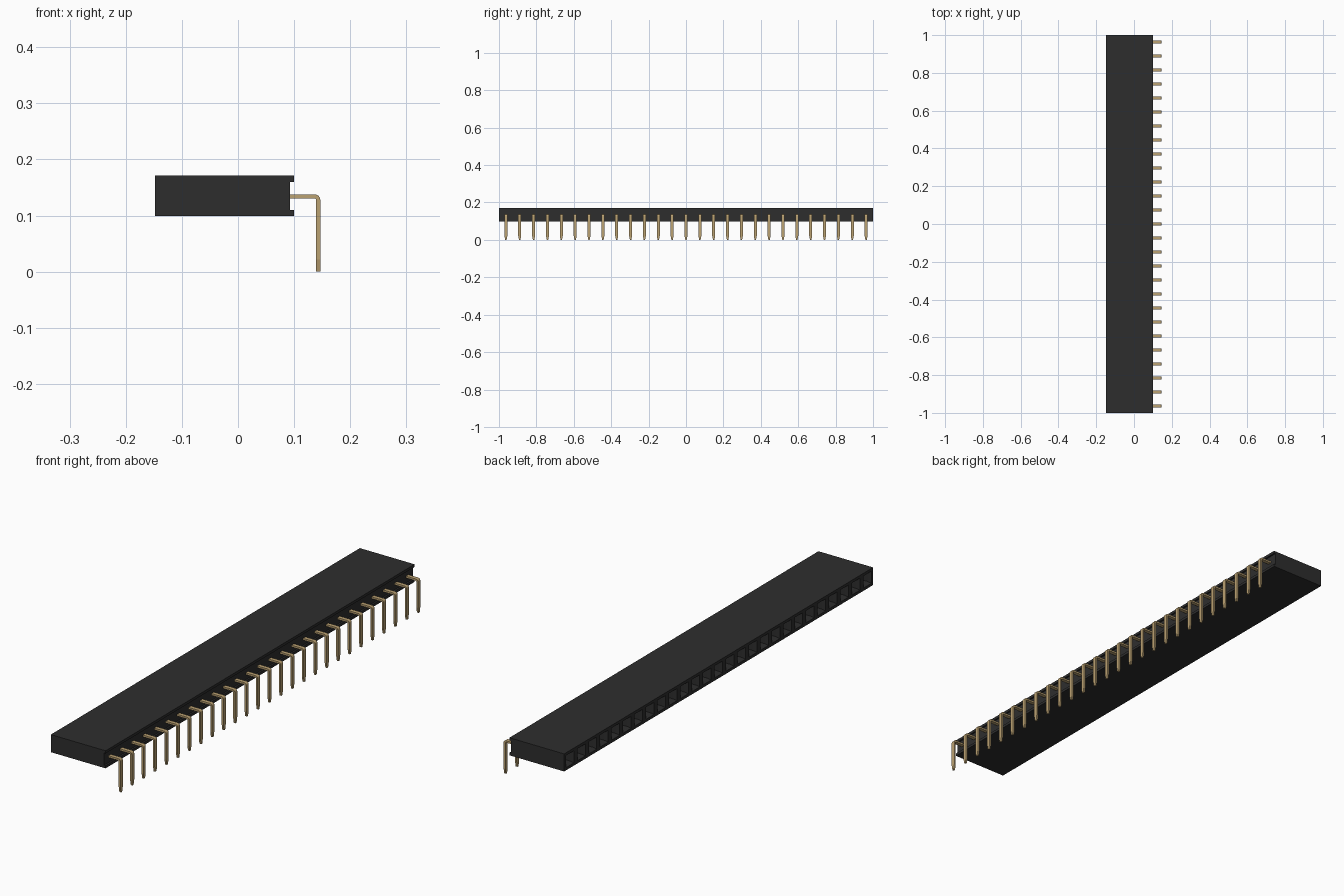
import bpy, bmesh, math
from mathutils import Vector

if "Cube" in bpy.data.objects:
    bpy.data.objects.remove(bpy.data.objects["Cube"], do_unlink=True)

COUNT = 27
PITCH = 2.0 / COUNT


def make_material(name, rgb):
    mat = bpy.data.materials.new(name)
    mat.use_nodes = True
    mat.diffuse_color = (*rgb, 1)
    bsdf = next(n for n in mat.node_tree.nodes if n.type == 'BSDF_PRINCIPLED')
    bsdf.inputs["Base Color"].default_value = (*rgb, 1)
    return mat


def make_object(name, bm, mat):
    bmesh.ops.recalc_face_normals(bm, faces=bm.faces)
    mesh = bpy.data.meshes.new(name)
    bm.to_mesh(mesh)
    bm.free()
    mesh.materials.append(mat)
    obj = bpy.data.objects.new(name, mesh)
    bpy.context.collection.objects.link(obj)
    return obj


def loft(bm, rings):
    """Skin a row of closed rings and cap both ends."""
    rows = [[bm.verts.new(p) for p in ring] for ring in rings]
    n = len(rows[0])
    for a, b in zip(rows, rows[1:]):
        for i in range(n):
            j = (i + 1) % n
            bm.faces.new((a[i], a[j], b[j], b[i]))
    bm.faces.new(rows[0][::-1])
    bm.faces.new(rows[-1])


black = make_material("black plastic", (0.027, 0.027, 0.027))
gold = make_material("gold metal", (0.50, 0.36, 0.17))

# Housing: channelled profile, one segment per socket
profile = [(-0.148, 0.099), (0.1, 0.099), (0.1, 0.11), (0.093, 0.11),
           (0.093, 0.16), (0.1, 0.16), (0.1, 0.171), (-0.148, 0.171)]
bm = bmesh.new()
loft(bm, [[(x, -1 + k * PITCH, z) for x, z in profile] for k in range(COUNT + 1)])
bmesh.ops.recalc_face_normals(bm, faces=bm.faces)

# Sockets: funnel mouth, then a narrow deep hole in each cell
cells = [f for f in bm.faces if f.normal.x < -0.9]
bmesh.ops.inset_individual(bm, faces=cells, thickness=0.016, depth=0)
bmesh.ops.inset_individual(bm, faces=cells, thickness=0.009, depth=-0.012)
bmesh.ops.inset_individual(bm, faces=cells, thickness=0.0005, depth=-0.12)
make_object("housing", bm, black)

# Pins: flat strip with a rounded right-angle bend and a tapered tip
T, W, R = 0.0075, 0.016, 0.006
PX, PZ = 0.143, 0.134
stations = [(0.07, PZ, 0, W)]
for i in range(5):
    a = math.radians(90 * i / 4)
    stations.append((PX - R + R * math.sin(a), PZ - R + R * math.cos(a), a, W))
stations += [(PX, 0.022, math.pi / 2, W), (PX, 0.0, math.pi / 2, W * 0.45)]


def ring(x, z, angle, width, y):
    out = Vector((math.sin(angle), 0, math.cos(angle))) * (T / 2)
    side = Vector((0, width / 2, 0))
    c = Vector((x, y, z))
    return [c + out + side, c + out - side, c - out - side, c - out + side]


for k in range(COUNT):
    y = -1 + (k + 0.5) * PITCH
    bm = bmesh.new()
    loft(bm, [ring(*s, y) for s in stations])
    make_object(f"pin_{k + 1:02d}", bm, gold)
